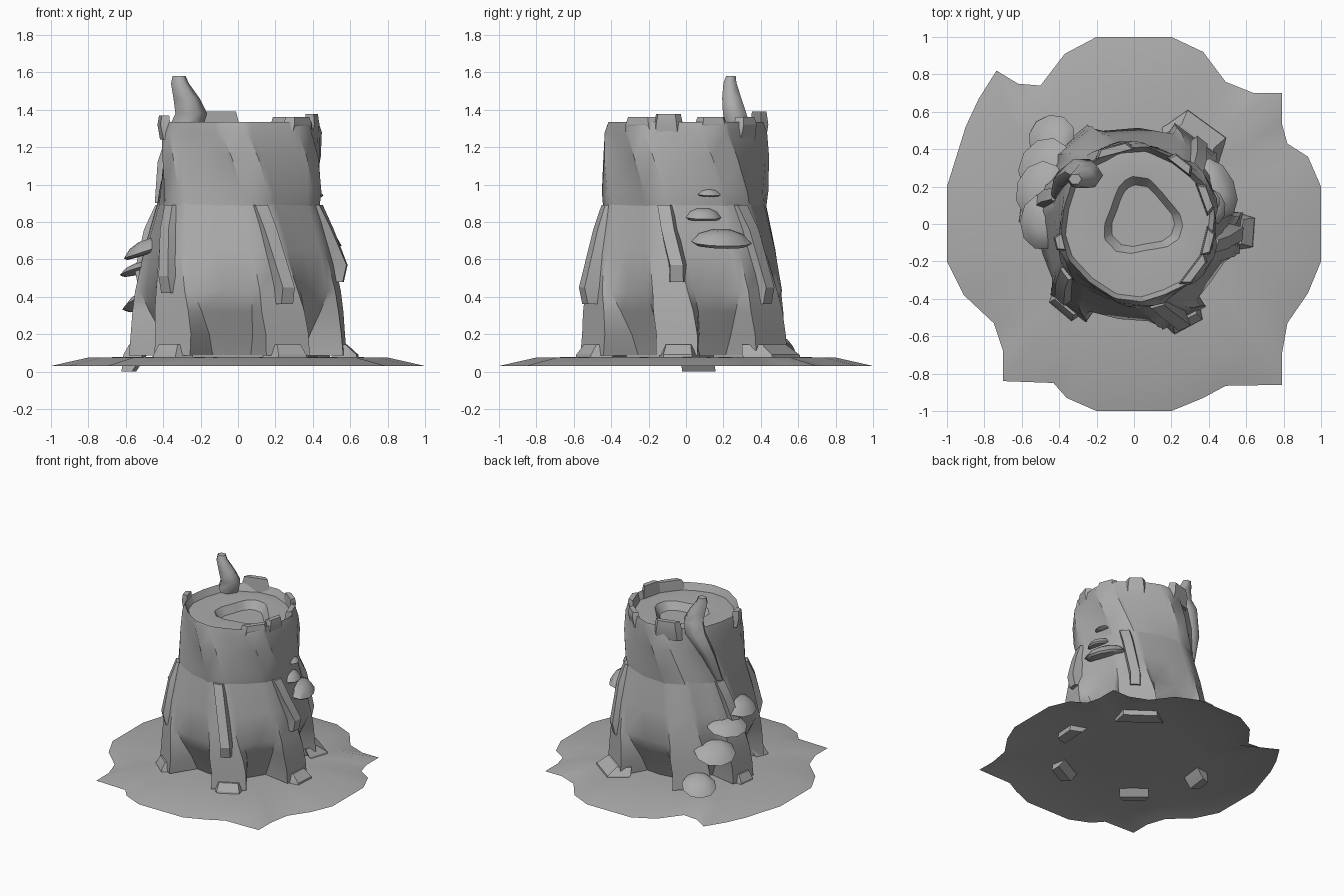
import bpy, bmesh, math
from mathutils import Vector

cube = bpy.data.objects.get("Cube")
if cube:
    bpy.data.objects.remove(cube, do_unlink=True)

mat = bpy.data.materials.new("mid_grey")
mat.use_nodes = True
GREY = (0.41, 0.41, 0.41, 1)
mat.diffuse_color = GREY
mat.node_tree.nodes["Principled BSDF"].inputs["Base Color"].default_value = GREY


def make(name, rings, cap_start=False, cap_end=True, smooth=35):
    """Loft closed rings of points into one object."""
    bm = bmesh.new()
    rows = [[bm.verts.new(p) for p in ring] for ring in rings]
    n = len(rows[0])
    for a, b in zip(rows, rows[1:]):
        for i in range(n):
            j = (i + 1) % n
            bm.faces.new((a[i], a[j], b[j], b[i]))
    if cap_start:
        bm.faces.new(rows[0][::-1])
    if cap_end:
        bm.faces.new(rows[-1])
    bmesh.ops.recalc_face_normals(bm, faces=bm.faces)
    me = bpy.data.meshes.new(name)
    bm.to_mesh(me)
    bm.free()
    me.materials.append(mat)
    ob = bpy.data.objects.new(name, me)
    bpy.context.collection.objects.link(ob)
    bpy.ops.object.select_all(action='DESELECT')
    ob.select_set(True)
    bpy.context.view_layer.objects.active = ob
    bpy.ops.object.shade_smooth_by_angle(angle=math.radians(smooth))
    return ob


def polar(deg, r, z):
    a = math.radians(deg)
    return Vector((r * math.cos(a), r * math.sin(a), z))


# Roots: direction and half width in degrees
ROOTS = [(-128, 12), (-62, 13), (-5, 11), (54, 14), (129, 14), (173, 11)]


def trunk_ring(z, root, valley, twist, narrow=1.0, shift=0.0):
    """One trunk ring: two edges per root, then three valley points."""
    pts = []
    for i, (a, h) in enumerate(ROOTS):
        b, hb = ROOTS[(i + 1) % len(ROOTS)]
        b += 360 if b < a else 0
        h, hb = h * narrow, hb * narrow
        for ang, r in ((a - h, root), (a + h, root), (a + h + 4, valley),
                       ((a + b) / 2, valley * .98), (b - hb - 4, valley)):
            pts.append(polar(ang + twist, r, z) + Vector((shift, 0, 0)))
    return pts


# Ground sheet with a ragged outline
OUTLINE = [(1, -.2), (1, .2), (.93, .36), (.82, .43), (.79, .54), (.79, .7),
           (.64, .7), (.49, .76), (.37, .92), (.2, 1), (-.2, 1), (-.37, .91),
           (-.5, .74), (-.62, .75), (-.735, .82), (-.83, .67), (-.9, .52),
           (-.95, .36), (-1, .2), (-1, -.2), (-.91, -.38), (-.75, -.53),
           (-.7, -.68), (-.7, -.84), (-.43, -.85), (-.36, -.93), (-.2, -1),
           (.2, -1), (.37, -.93), (.49, -.865), (.79, -.86), (.79, -.7),
           (.82, -.53), (.93, -.37)]
make("ground", [[(x * s, y * s, z) for x, y in OUTLINE]
                for s, z in ((1, .03), (.8, .075), (.4, .08))])

# Lower trunk with arches between the roots
make("lower_trunk", [trunk_ring(*row) for row in (
    (.085, .585, .36, 0), (.2, .575, .41, 0), (.32, .565, .475, -2),
    (.43, .55, .525, -4, .9), (.65, .505, .49, -9, .8), (.91, .44, .43, -14, .7))],
    cap_end=False)

# Upper trunk: twisted shell, sunken top and hollow
cap_edge = trunk_ring(1.28, .39, .385, -35, .7, .02)


def hollow(r, z):
    pts = []
    for p in cap_edge:
        a = math.atan2(p.y, p.x)
        k = r * (1 + .14 * math.cos(3 * a + 1.05))
        pts.append((.04 + k * math.cos(a), .03 + k * math.sin(a), z))
    return pts


make("upper_trunk", [
    trunk_ring(.885, .445, .435, -14, .7), trunk_ring(.96, .45, .435, -17, .7, .01),
    trunk_ring(1.15, .445, .425, -26, .7, .02), trunk_ring(1.28, .435, .42, -34, .7, .02),
    trunk_ring(1.335, .415, .412, -35, .7, .02), cap_edge,
    hollow(.28, 1.285), hollow(.2, 1.28), hollow(.16, 1.22)])


def block(name, sections):
    """Loft of rectangles: angle, inner radius, outer radius, half width, z."""
    rings = []
    for ang, r0, r1, w, z in sections:
        t = polar(ang + 90, w, 0)
        a, b = polar(ang, r0, z), polar(ang, r1, z)
        rings.append([a - t, b - t * .7, b + t * .7, a + t])
    return make(name, rings, cap_start=True, smooth=20)


# Feet flaring out where roots meet the ground: side, angle, reach, half width, bottom
for side, ang, r, w, bottom in (
        ("front_right", -130, .62, .11, .03), ("front_left", -62, .63, .12, .03),
        ("left", -4, .65, .11, .03), ("back_left", 54, .67, .18, .03),
        ("right", 173, .62, .09, 0)):
    block(f"{side}_root_foot", [
        (ang, .56, r, w, bottom), (ang, .5, r - .01, w, .09),
        (ang, .48, .58, w * .85, .145)])

# Boxy ribs running up the roots: side, angle, outer radius, low end
for side, ang, r, low in (("front_right", -130, .575, .42), ("front_left", -60, .62, .36),
                          ("left", -1, .585, .48), ("back_left", 55, .58, .36),
                          ("right", 173, .555, .45)):
    block(f"{side}_rib", [
        (ang - 4, .48, r - .02, .05, low), (ang - 4, .48, r, .05, low + .09),
        (ang - 10, .43, .515, .05, .76), (ang - 14, .4, .46, .05, .89)])

# Raised chips of bark on the rim: angle, half width, top
for i, (ang, w, top) in enumerate(((-166, .05, 1.37), (-37, .11, 1.362),
                                   (-14, .08, 1.378), (20, .09, 1.362),
                                   (52, .08, 1.36), (105, .11, 1.39))):
    block(f"rim_chip_{i + 1}", [
        (ang, .38, .42, w * 1.1, 1.24), (ang, .385, .435, w, 1.32),
        (ang, .39, .428, w * .85, top)])

# Splinter rising out of the twisted ridge
SPLINTER = [(-.41, .16, .9, .035), (-.37, .24, 1.12, .06), (-.28, .28, 1.3, .09),
            (-.25, .26, 1.38, .085), (-.275, .245, 1.46, .07),
            (-.31, .235, 1.54, .048), (-.315, .24, 1.58, .035)]
make("splinter", [[(x + r * math.cos(k * math.tau / 6),
                    y + r * .85 * math.sin(k * math.tau / 6), z) for k in range(6)]
                  for x, y, z, r in SPLINTER], cap_start=True, smooth=65)


def shelf(name, x, y, z, depth, width, height, droop):
    """Shelf fungus: a flattened cap, pointing out from the trunk."""
    a = math.atan2(y, x)
    out, side = Vector((math.cos(a), math.sin(a), 0)), Vector((-math.sin(a), math.cos(a), 0))
    rings = []
    for s, h in ((.35, -.2), (.85, -.15), (1, 0), (.75, .4), (.35, .6)):
        ring = []
        for k in range(10):
            t = k * math.tau / 10
            u = math.cos(t) * s
            p = Vector((x, y, z)) + out * (u * depth) + side * (math.sin(t) * s * width)
            p.z += h * height - u * droop
            ring.append(p)
        rings.append(ring)
    make(name, rings, cap_start=True)


for i, spec in enumerate([
        (-.44, .46, .15, .12, .13, .08, .05), (-.48, .31, .38, .13, .16, .08, .06),
        (-.5, .18, .55, .13, .16, .07, .04), (-.49, .01, .645, .12, .15, .1, .04),
        (.44, .19, .69, .1, .17, .11, .02), (.41, .09, .825, .08, .1, .08, .01),
        (.39, .12, .95, .07, .07, .05, .01)]):
    shelf(f"shelf_fungus_{i + 1}", *spec)
